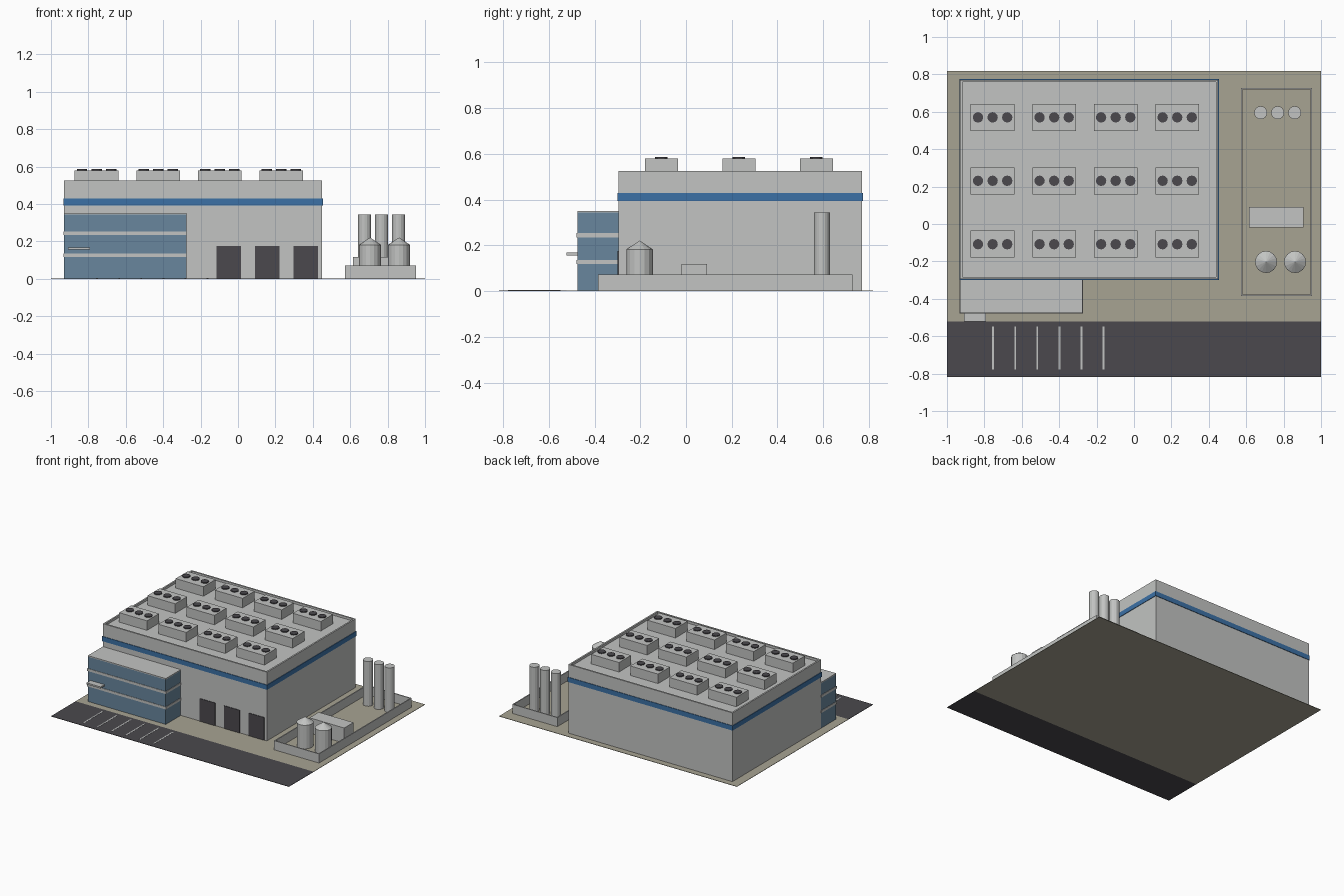
import bpy
import bmesh
import math

if "Cube" in bpy.data.objects:
    bpy.data.objects.remove(bpy.data.objects["Cube"])


def material(name, rgb):
    m = bpy.data.materials.new(name)
    m.diffuse_color = (*rgb, 1)
    m.use_nodes = True
    m.node_tree.nodes["Principled BSDF"].inputs["Base Color"].default_value = m.diffuse_color
    return m


GREY = material("light grey cladding", (0.54, 0.55, 0.54))
SAND = material("sandy ground", (0.39, 0.37, 0.29))
DARK = material("dark asphalt", (0.070, 0.066, 0.075))
BLUE = material("blue band", (0.045, 0.165, 0.38))
GLASS = material("blue glass", (0.14, 0.24, 0.34))


def finish(name, bm, mat):
    me = bpy.data.meshes.new(name)
    bm.to_mesh(me)
    bm.free()
    me.materials.append(mat)
    ob = bpy.data.objects.new(name, me)
    bpy.context.collection.objects.link(ob)
    return ob


def box(name, x, y, z, mat):
    """Box from (min, max) ranges."""
    bm = bmesh.new()
    bmesh.ops.create_cube(bm, size=1)
    for v in bm.verts:
        v.co = [r[0] if c < 0 else r[1] for r, c in zip((x, y, z), v.co)]
    return finish(name, bm, mat)


def ring(name, x, y, z, t, mat):
    """Rectangular wall of thickness t, open in the middle."""
    bm = bmesh.new()
    loops = []
    for d, h in ((0, z[0]), (0, z[1]), (t, z[1]), (t, z[0])):
        x0, x1, y0, y1 = x[0] + d, x[1] - d, y[0] + d, y[1] - d
        loops.append([bm.verts.new((*p, h)) for p in ((x0, y0), (x1, y0), (x1, y1), (x0, y1))])
    for i in range(4):
        a, b = loops[i], loops[(i + 1) % 4]
        for j in range(4):
            k = (j + 1) % 4
            bm.faces.new((a[j], a[k], b[k], b[j]))
    return finish(name, bm, mat)


def cylinder(name, x, y, r, z, mat, sides=16, top=None):
    """Upright cylinder, or a cone when top is given."""
    bm = bmesh.new()
    bmesh.ops.create_cone(bm, cap_ends=True, segments=sides, radius1=r,
                          radius2=r if top is None else top, depth=z[1] - z[0])
    bmesh.ops.translate(bm, verts=bm.verts, vec=(x, y, (z[0] + z[1]) / 2))
    return finish(name, bm, mat)


G = 0.003  # top of the ground

# Site: ground, road and parking lines
box("ground", (-1, 1), (-0.522, 0.817), (0, G), SAND)
box("road", (-1, 1), (-0.817, -0.522), (0, G), DARK)
for i in range(6):
    x = -0.753 + 0.118 * i
    box("parking_line", (x - 0.005, x + 0.005), (-0.779, -0.549), (G, G + 0.001), GREY)

# Main hall with roof rim and blue band
HX, HY = (-0.93, 0.45), (-0.295, 0.77)
box("hall", HX, HY, (G, 0.508), GREY)
ring("hall_parapet", HX, HY, (0.500, 0.525), 0.012, GREY)
ring("hall_band", (HX[0] - 0.004, HX[1] + 0.004), (HY[0] - 0.004, HY[1] + 0.004),
     (0.393, 0.429), 0.006, BLUE)

# Loading doors
for i in range(3):
    x = -0.114 + 0.206 * i
    box("loading_door", (x, x + 0.131), (-0.299, -0.29), (G, 0.176), DARK)

# Roof cooling units with three fans each
for i in range(4):
    for j in range(3):
        cx, cy = -0.756 + 0.329 * i, -0.108 + 0.339 * j
        box("cooling_unit", (cx - 0.117, cx + 0.117), (cy - 0.072, cy + 0.072), (0.508, 0.58), GREY)
        for k in (-1, 0, 1):
            cylinder("cooling_fan", cx + 0.078 * k, cy, 0.028, (0.58, 0.587), DARK, 12)

# Glazed office annex with stripes, roof and entrance canopy
AX, AY = (-0.93, -0.275), (-0.475, -0.294)
box("office", AX, AY, (G, 0.343), GLASS)
box("office_roof", AX, AY, (0.343, 0.351), GREY)
for z in (0.118, 0.235):
    box("office_stripe", (AX[0] - 0.003, AX[1] + 0.003), (AY[0] - 0.003, AY[1]), (z, z + 0.019), GREY)
box("entrance_canopy", (-0.908, -0.79), (-0.522, -0.47), (0.156, 0.168), GREY)

# Service yard: low wall, generator box, chimneys and tanks
ring("yard_wall", (0.572, 0.951), (-0.385, 0.728), (G, 0.072), 0.008, GREY)
box("generator", (0.615, 0.907), (-0.02, 0.091), (G, 0.118), GREY)
for x in (0.677, 0.768, 0.859):
    cylinder("chimney", x, 0.595, 0.035, (G, 0.343), GREY)
for x in (0.706, 0.861):
    cylinder("tank", x, -0.203, 0.058, (G, 0.182), GREY)
    cylinder("tank_roof", x, -0.203, 0.059, (0.182, 0.221), GREY, top=0.0)
